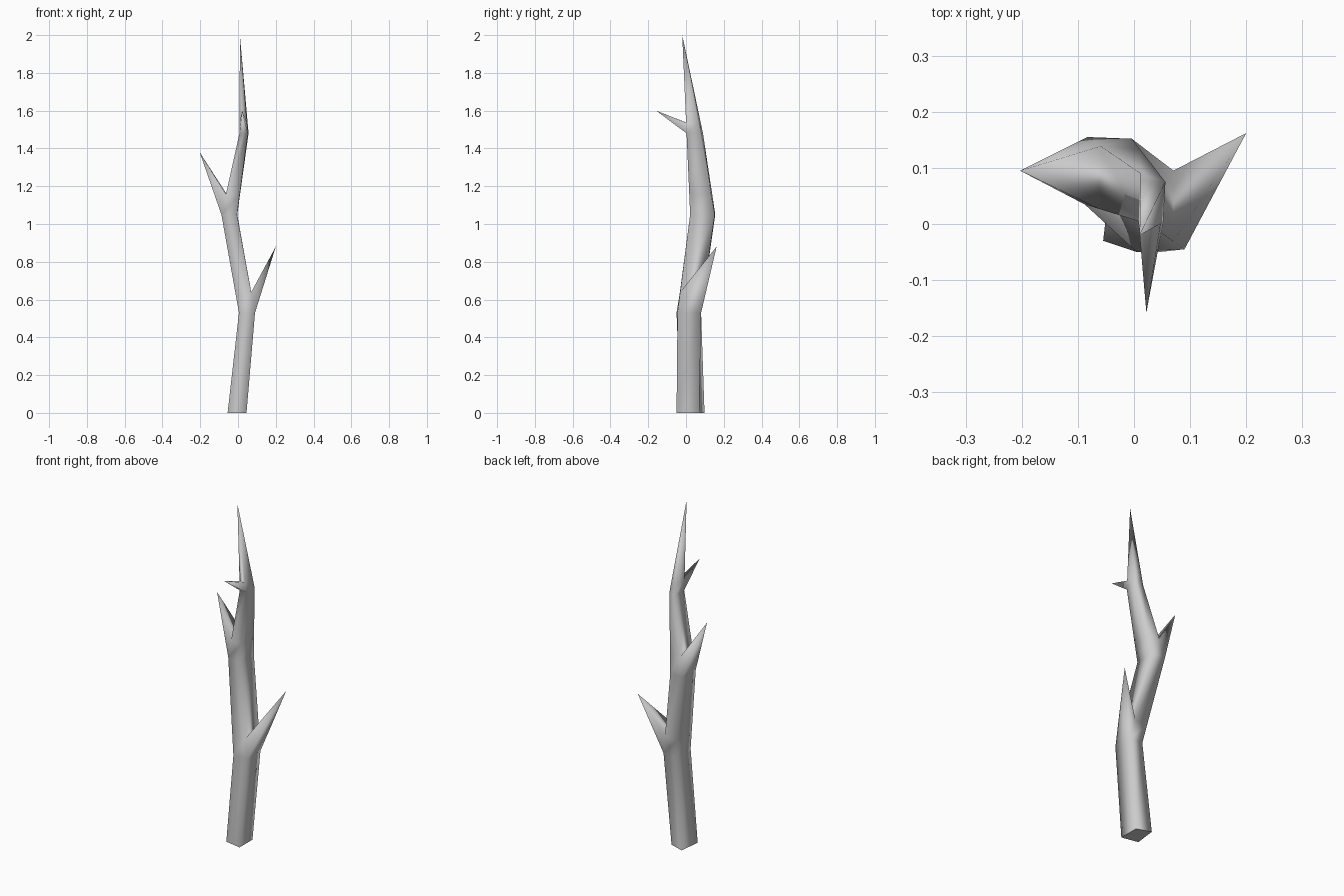
import bpy
import bmesh
from mathutils import Vector

if "Cube" in bpy.data.objects:
    bpy.data.objects.remove(bpy.data.objects["Cube"])

# Single bark colour
bark = bpy.data.materials.new("grey_bark")
bark.use_nodes = True
colour = (0.6, 0.6, 0.6, 1)
bark.diffuse_color = colour
bark.node_tree.nodes["Principled BSDF"].inputs["Base Color"].default_value = colour

# Four-cornered trunk sections: front-left, front-right, back-right, back-left as seen from -y
sections = [
    (0.0, [(-.055, -.03), (.045, -.05), (.045, .07), (-.04, .098)]),
    (.53, [(.005, -.05), (.09, -.045), (.09, .08), (.01, .08)]),
    (1.05, [(-.088, .035), (-.005, .022), (-.004, .152), (-.083, .155)]),
    (1.48, [(.008, .005), (.052, .003), (.056, .075), (.012, .09)]),
]
tip = Vector((.01, -.02, 2.0))
rings = [[Vector((x, y, z)) for x, y in pts] for z, pts in sections]
rings.append([tip] * 4)

# Branches: section they start at, crotch height along that segment, side, tip
FRONT, RIGHT, BACK, LEFT = range(4)
branches = [
    (1, .21, RIGHT, (.2, .162, .88)),
    (2, .25, LEFT, (-.203, .095, 1.38)),
    (3, .11, FRONT, (.022, -.158, 1.6)),
]
crotch = {start: t for start, t, side, end in branches}

bm = bmesh.new()
levels, start_level = [], {}
for i, ring in enumerate(rings[:-1]):
    start_level[i] = len(levels)
    levels.append([bm.verts.new(p) for p in ring])
    if i in crotch:
        levels.append([bm.verts.new(p.lerp(q, crotch[i])) for p, q in zip(ring, rings[i + 1])])

# Trunk walls, pointed top and cut base
walls = {}
for k in range(len(levels) - 1):
    a, b = levels[k], levels[k + 1]
    for s in range(4):
        n = (s + 1) % 4
        walls[k, s] = bm.faces.new((a[s], a[n], b[n], b[s]))
top = bm.verts.new(tip)
for s in range(4):
    bm.faces.new((levels[-1][s], levels[-1][(s + 1) % 4], top))
base = bm.faces.new(levels[0][::-1])

# Pull each branch out of its wall into a spike
for start, t, side, end in branches:
    spike = bmesh.ops.poke(bm, faces=[walls[start_level[start], side]])
    spike["verts"][0].co = end

bmesh.ops.recalc_face_normals(bm, faces=bm.faces)
for f in bm.faces:
    f.smooth = f is not base
for e in base.edges:
    e.smooth = False

mesh = bpy.data.meshes.new("bare_tree_trunk")
bm.to_mesh(mesh)
bm.free()
mesh.materials.append(bark)
trunk = bpy.data.objects.new("bare_tree_trunk", mesh)
bpy.context.collection.objects.link(trunk)
